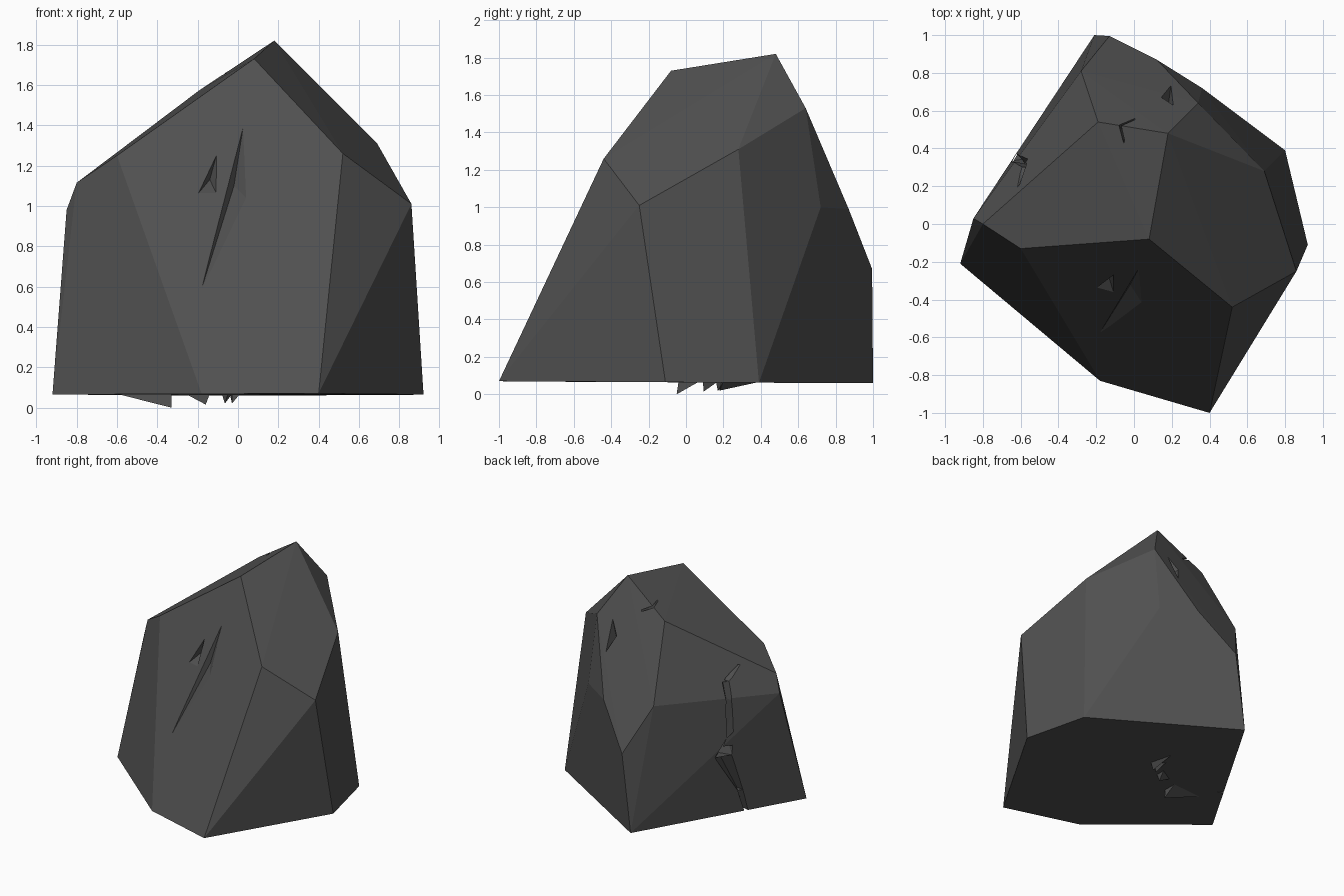
import bpy, bmesh
from mathutils import Vector

if "Cube" in bpy.data.objects:
    bpy.data.objects.remove(bpy.data.objects["Cube"])

stone = bpy.data.materials.new("dark grey stone")
stone.diffuse_color = (0.08, 0.08, 0.08, 1)
stone.use_nodes = True
stone.node_tree.nodes["Principled BSDF"].inputs["Base Color"].default_value = stone.diffuse_color


def hull(name, pts):
    """Flat-faced convex solid around the given points."""
    bm = bmesh.new()
    for p in pts:
        bm.verts.new(p)
    res = bmesh.ops.convex_hull(bm, input=bm.verts[:])
    junk = {g for g in res["geom_interior"] + res["geom_unused"]
            if isinstance(g, bmesh.types.BMVert)}
    bmesh.ops.delete(bm, geom=list(junk), context='VERTS')
    bmesh.ops.recalc_face_normals(bm, faces=bm.faces[:])
    me = bpy.data.meshes.new(name)
    bm.to_mesh(me)
    bm.free()
    me.materials.append(stone)
    ob = bpy.data.objects.new(name, me)
    bpy.context.collection.objects.link(ob)
    return ob


def carve(body, pts):
    """Cut a small hull-shaped chip out of the body."""
    tool = hull("chip_cutter", pts)
    tool.hide_render = True
    mod = body.modifiers.new("chip", 'BOOLEAN')
    mod.operation = 'DIFFERENCE'
    mod.solver = 'EXACT'
    mod.object = tool
    bpy.context.view_layer.objects.active = body
    bpy.ops.object.modifier_apply(modifier=mod.name)
    bpy.data.objects.remove(tool)


def chip(body, a, b, c, inner):
    """Three-sided chip: rim a, b, c on the surface, deepest point inner."""
    a, b, c, inner = map(Vector, (a, b, c, inner))
    n = (b - a).cross(c - a).normalized()
    if n.dot(inner - a) > 0:
        n = -n
    carve(body, [p + n * 0.012 for p in (a, b, c)] + [inner])


# Main boulder
rock = hull("rock_body", [
    (0.40, -1.0, 0.07), (-0.18, -0.83, 0.068), (-0.92, -0.21, 0.065),
    (-0.21, 1.0, 0.06), (0.80, 0.39, 0.062), (0.92, -0.11, 0.065),
    (0.08, -0.08, 1.73), (0.18, 0.48, 1.82), (0.52, -0.44, 1.26),
    (0.86, -0.25, 1.01), (0.69, 0.28, 1.31), (0.34, 0.64, 1.53),
    (0.36, 0.72, 1.0), (0.12, 0.87, 0.99), (-0.13, 0.995, 0.67),
    (-0.28, 0.81, 1.02), (-0.19, 0.54, 1.575), (-0.80, 0.0, 1.115),
    (-0.85, 0.03, 0.98), (-0.60, -0.13, 1.25)])

# Long jagged crack on the back left side: position and half width
crack = [((-0.59, 0.19, 1.21), 0.012), ((-0.57, 0.32, 1.11), 0.04),
         ((-0.62, 0.345, 0.98), 0.035), ((-0.60, 0.33, 0.69), 0.025),
         ((-0.575, 0.375, 0.545), 0.07), ((-0.65, 0.25, 0.24), 0.03),
         ((-0.68, 0.20, 0.04), 0.025)]
out = Vector((-0.86, 0.5, 0.05))
side = Vector((0.5, 0.86, 0))
for (p, w), (q, v) in zip(crack, crack[1:]):
    pts = []
    for c, h in ((Vector(p), w), (Vector(q), v)):
        pts += [c + out * 0.04 + side * h, c + out * 0.04 - side * h, c - out * 0.05]
    carve(rock, pts)

# Chips on the front face
chip(rock, (-0.21, -0.618, 0.48), (0.04, -0.204, 1.46), (0.06, -0.43, 1.02), (-0.02, -0.32, 1.1))
chip(rock, (-0.2, -0.337, 1.05), (-0.1, -0.26, 1.26), (-0.1, -0.366, 1.05), (-0.14, -0.26, 1.13))
# Chips near the peak at the back
chip(rock, (0.2, 0.76, 1.27), (0.21, 0.62, 1.53), (0.13, 0.68, 1.43), (0.18, 0.62, 1.37))
chip(rock, (-0.06, 0.42, 1.66), (0.01, 0.57, 1.60), (-0.09, 0.53, 1.65), (-0.05, 0.48, 1.57))

# Thin splinters under the base
splinters = [((-0.6, 0.05), (-0.33, -0.04), (-0.33, 0.07), (-0.33, -0.05, 0.0)),
             ((-0.26, 0.1), (-0.14, 0.09), (-0.14, 0.17), (-0.16, 0.095, 0.015)),
             ((-0.08, 0.28), (-0.05, 0.16), (-0.03, 0.2), (-0.065, 0.17, 0.02)),
             ((-0.04, 0.4), (0.01, 0.2), (-0.03, 0.19), (-0.03, 0.18, 0.02))]
for i, (a, b, c, tip) in enumerate(splinters):
    hull(f"base_splinter_{i + 1}", [(*a, 0.068), (*b, 0.068), (*c, 0.068), tip])
